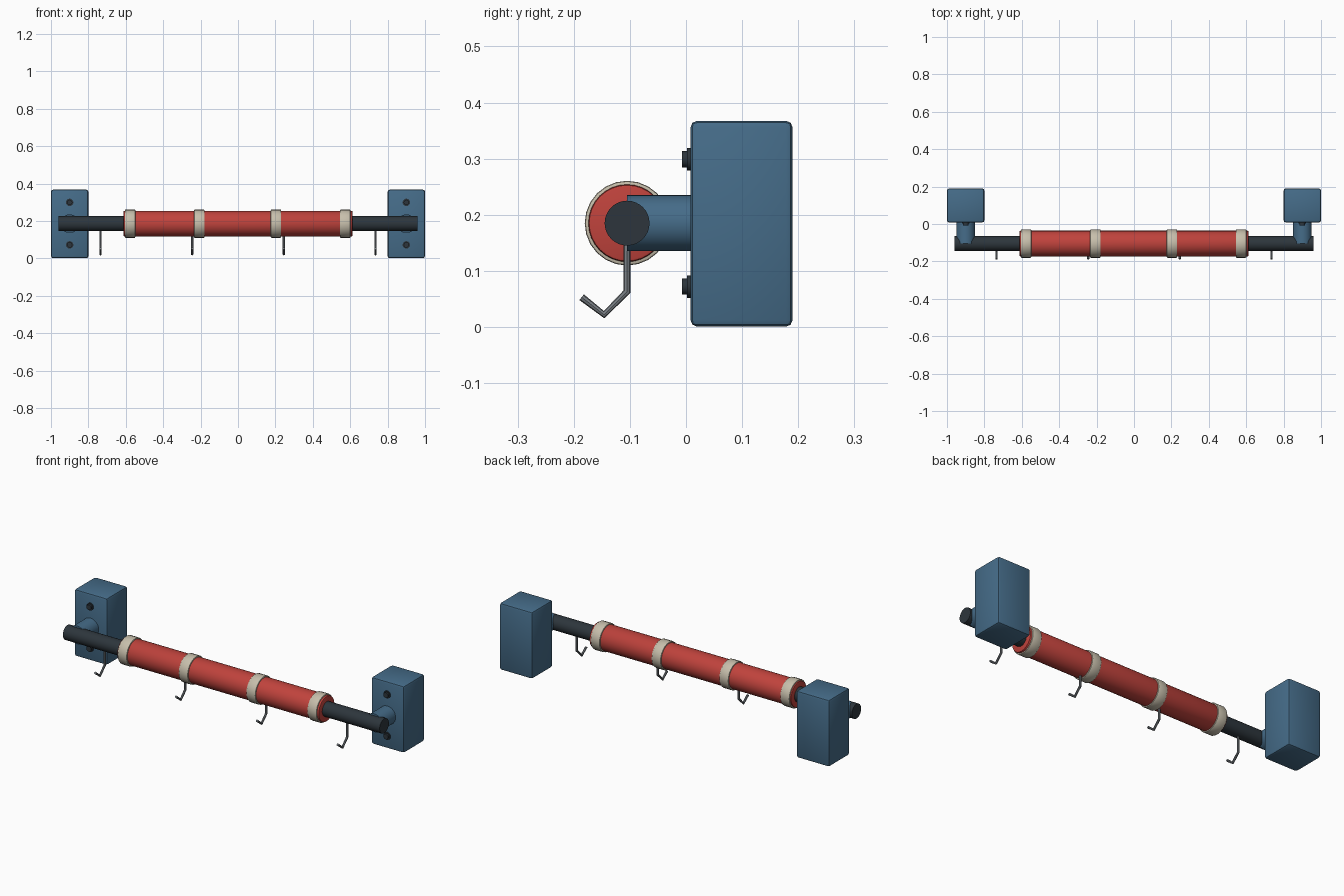
import bpy, math
from mathutils import Vector, Matrix

if "Cube" in bpy.data.objects:
    bpy.data.objects.remove(bpy.data.objects["Cube"])

BAR_Y, BAR_Z = -0.105, 0.185


def material(name, rgb):
    m = bpy.data.materials.new(name)
    m.diffuse_color = (*rgb, 1)
    m.use_nodes = True
    m.node_tree.nodes["Principled BSDF"].inputs["Base Color"].default_value = m.diffuse_color
    return m


blue = material("steel_blue", (0.06, 0.15, 0.25))
dark = material("charcoal", (0.026, 0.036, 0.045))
red = material("foam_red", (0.52, 0.055, 0.045))
cream = material("cream", (0.57, 0.52, 0.41))
grey = material("hook_grey", (0.19, 0.21, 0.23))


def finish(o, name, mat, bevel=0, segments=2):
    o.name = o.data.name = name
    o.data.materials.append(mat)
    bpy.ops.object.transform_apply(location=False, rotation=True, scale=True)
    if bevel:
        b = o.modifiers.new("bevel", 'BEVEL')
        b.width, b.segments, b.limit_method = bevel, segments, 'ANGLE'
        bpy.ops.object.modifier_apply(modifier=b.name)
    bpy.ops.object.shade_smooth_by_angle(angle=math.radians(35))
    return o


def box(name, center, size, mat, bevel):
    bpy.ops.mesh.primitive_cube_add(size=1, location=center)
    o = bpy.context.object
    o.scale = size
    return finish(o, name, mat, bevel)


def rod(name, a, b, radius, mat, sides=32, bevel=0, segments=2):
    a, b = Vector(a), Vector(b)
    bpy.ops.mesh.primitive_cylinder_add(vertices=sides, radius=radius,
                                        depth=(b - a).length, location=(a + b) / 2)
    o = bpy.context.object
    o.rotation_euler = (b - a).to_track_quat('Z', 'Y').to_euler()
    return finish(o, name, mat, bevel, segments)


def along_bar(name, x0, x1, radius, mat, sides=32, bevel=0):
    return rod(name, (x0, BAR_Y, BAR_Z), (x1, BAR_Y, BAR_Z), radius, mat, sides, bevel)


# Wall brackets: block, stub arm and two bolts at each end
for side, s in (("left", -1), ("right", 1)):
    x = 0.9 * s
    box(f"{side}_bracket_block", (x, 0.099, 0.184), (0.2, 0.182, 0.367), blue, 0.012)
    rod(f"{side}_bracket_arm", (x, BAR_Y, BAR_Z), (x, 0.02, BAR_Z), 0.05, blue)
    for level, z in (("lower", 0.072), ("upper", 0.299)):
        rod(f"{side}_{level}_washer", (x, 0.012, z), (x, 0.002, z), 0.02, dark, 20)
        rod(f"{side}_{level}_bolt", (x, 0.012, z), (x, -0.007, z), 0.0145, dark, 12)

# Horizontal bar with padded sleeve and four bands
along_bar("bar", -0.96, 0.96, 0.04, dark)
along_bar("padded_sleeve", -0.612, 0.612, 0.069, red, 32, 0.005)
for i, x in enumerate((-0.577, -0.207, 0.203, 0.573)):
    along_bar(f"band_{i + 1}", x - 0.028, x + 0.028, 0.0755, cream, 24, 0.004)

# Bent hooks hanging below the bar
for i in range(4):
    x = -0.735 + 0.49 * i
    c = bpy.data.curves.new("hook", 'CURVE')
    c.dimensions = '3D'
    c.bevel_depth, c.bevel_resolution, c.use_fill_caps = 0.0065, 2, True
    path = [(-0.105, 0.17), (-0.105, 0.063), (-0.146, 0.022), (-0.186, 0.053)]
    sp = c.splines.new('POLY')
    sp.points.add(len(path) - 1)
    for p, (y, z) in zip(sp.points, path):
        p.co = (x, y, z, 1)
    o = bpy.data.objects.new("hook", c)
    bpy.context.collection.objects.link(o)
    bpy.ops.object.select_all(action='DESELECT')
    o.select_set(True)
    bpy.context.view_layer.objects.active = o
    bpy.ops.object.convert(target='MESH')
    finish(bpy.context.object, f"hook_{i + 1}", grey)
